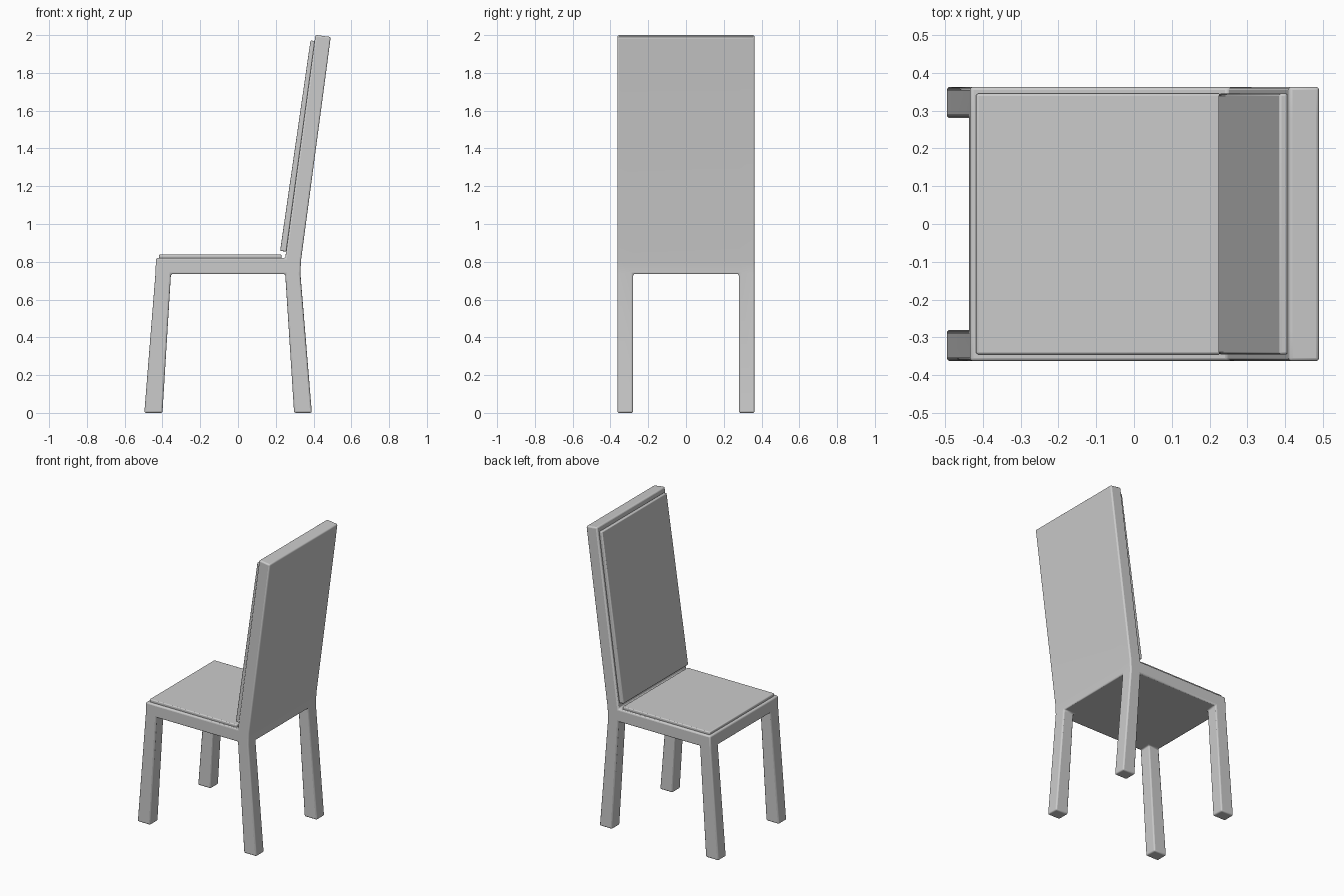
import bpy
import bmesh

if "Cube" in bpy.data.objects:
    bpy.data.objects.remove(bpy.data.objects["Cube"])


def finish(name, bm, bevel):
    """Turn a bmesh into a softly bevelled, smooth-shaded object."""
    bmesh.ops.recalc_face_normals(bm, faces=bm.faces)
    mesh = bpy.data.meshes.new(name)
    bm.to_mesh(mesh)
    bm.free()
    obj = bpy.data.objects.new(name, mesh)
    bpy.context.collection.objects.link(obj)
    mod = obj.modifiers.new("soft_edges", 'BEVEL')
    mod.width = bevel
    mod.segments = 3
    mod.limit_method = 'ANGLE'
    mod.angle_limit = 0.6
    bpy.ops.object.select_all(action='DESELECT')
    obj.select_set(True)
    bpy.context.view_layer.objects.active = obj
    bpy.ops.object.shade_smooth_by_angle(angle=0.6)
    return obj


def build_cells(name, cells, bevel):
    """Join side-view quads, each extruded over a y range, into one closed skin."""
    faces = {}
    for quad, y0, y1 in cells:
        a = [(x, y0, z) for x, z in quad]
        b = [(x, y1, z) for x, z in quad]
        sides = [(a[i], a[i - 1], b[i - 1], b[i]) for i in range(4)]
        for face in [tuple(a), tuple(b)] + sides:
            key = frozenset(face)
            if key in faces:
                del faces[key]  # shared inner wall
            else:
                faces[key] = face
    bm = bmesh.new()
    verts = {}
    for face in faces.values():
        for p in face:
            if p not in verts:
                verts[p] = bm.verts.new(p)
        bm.faces.new([verts[p] for p in face])
    return finish(name, bm, bevel)


# Side-view key points (x, z): seat bottom and top, front to back
B = [(-0.437, 0.735), (-0.355, 0.735), (0.25, 0.735), (0.33, 0.735)]
T = [(-0.434, 0.82), (-0.355, 0.82), (0.25, 0.82), (0.334, 0.81)]

seat_cells = [(B[i], B[i + 1], T[i + 1], T[i]) for i in range(3)]
back_cell = (T[2], T[3], (0.491, 1.99), (0.41, 2.001))
leg_cells = [
    ((-0.496, 0), (-0.40, 0), B[1], B[0]),
    ((0.297, 0), (0.391, 0), B[3], B[2]),
]

# Frame: seat and back across the full width, legs only in the outer strips
W, IN = 0.363, 0.28
strips = [(-W, -IN), (-IN, IN), (IN, W)]
cells = [(q, y0, y1) for q in seat_cells + [back_cell] for y0, y1 in strips]
cells += [(q, y0, y1) for q in leg_cells for y0, y1 in (strips[0], strips[2])]
build_cells("chair_frame", cells, 0.009)

# Thin cushions on the seat and the back
CW = 0.345
build_cells("seat_cushion", [(
    ((-0.418, 0.815), (0.23, 0.815), (0.23, 0.838), (-0.418, 0.838)), -CW, CW)], 0.006)
build_cells("back_cushion", [(
    ((0.223, 0.858), (0.256, 0.853), (0.408, 1.968), (0.384, 1.972)), -CW, CW)], 0.006)
